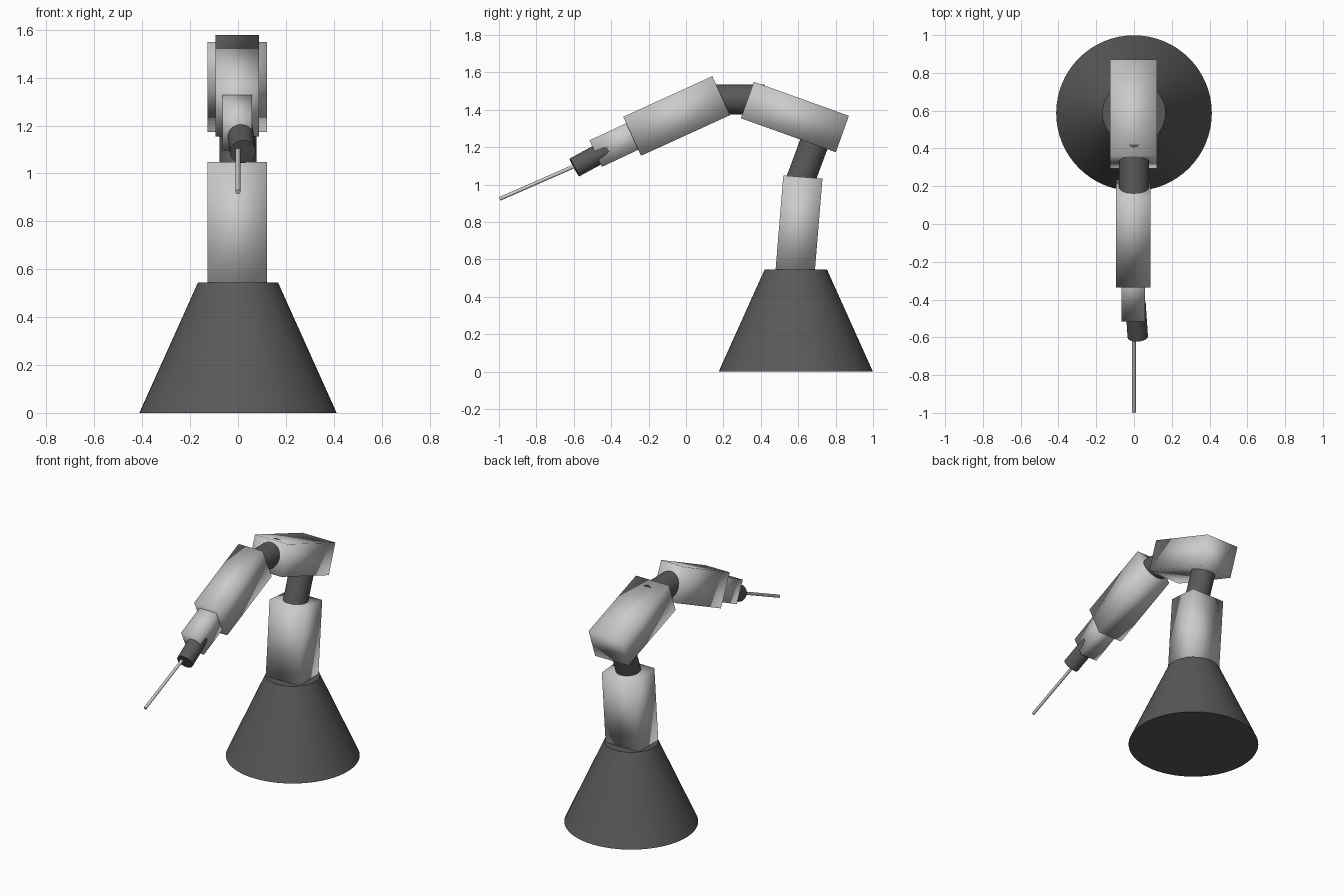
import bpy, math
from mathutils import Vector

if "Cube" in bpy.data.objects:
    bpy.data.objects.remove(bpy.data.objects["Cube"])

dark = bpy.data.materials.new("dark_grey")
dark.diffuse_color = (0.1, 0.1, 0.1, 1)
dark.use_nodes = True
dark.node_tree.nodes["Principled BSDF"].inputs["Base Color"].default_value = dark.diffuse_color


def finish(name, mat=None, angle=None):
    ob = bpy.context.object
    ob.name = name
    if mat:
        ob.data.materials.append(mat)
    if angle is None:
        bpy.ops.object.shade_smooth()
    else:
        bpy.ops.object.shade_smooth_by_angle(angle=math.radians(angle))
    return ob


def box(name, a, b, width, height):
    """Box whose long axis runs from a to b, both (y, z)."""
    dy, dz = b[0] - a[0], b[1] - a[1]
    bpy.ops.mesh.primitive_cube_add(
        size=1, location=(-0.003, (a[0] + b[0]) / 2, (a[1] + b[1]) / 2),
        rotation=(math.atan2(dz, dy), 0, 0))
    bpy.context.object.scale = (width, math.hypot(dy, dz), height)
    bpy.ops.object.transform_apply(location=False, rotation=False, scale=True)
    return finish(name)


def rod(name, a, b, r, mat=None, sides=32):
    """Cylinder from point a to point b."""
    a, b = Vector(a), Vector(b)
    bpy.ops.mesh.primitive_cylinder_add(
        vertices=sides, radius=r, depth=(b - a).length, location=(a + b) / 2,
        rotation=(b - a).to_track_quat('Z', 'Y').to_euler())
    return finish(name, mat, 40)


# Conical foot
bpy.ops.mesh.primitive_cone_add(vertices=64, radius1=0.412, radius2=0.167,
                                depth=0.545, location=(0, 0.587, 0.2725))
finish("base_cone", dark, 40)

# Arm segments
box("lower_arm", (0.583, 0.53), (0.625, 1.04), 0.248, 0.21)
box("elbow_block", (0.328, 1.452), (0.836, 1.27), 0.248, 0.207)
box("forearm", (-0.288, 1.258), (0.188, 1.475), 0.182, 0.229)
box("wrist", (-0.483, 1.165), (-0.2, 1.298), 0.125, 0.156)

# Joints
rod("shoulder_joint", (0, 0.60, 0.99), (0, 0.70, 1.26), 0.077, dark)
rod("elbow_joint", (0, 0.10, 1.455), (0, 0.42, 1.455), 0.08, dark)
rod("tool_holder", (0.008, -0.42, 1.187), (0.02, -0.597, 1.091), 0.054, dark)

# Needle tool
rod("needle", (0, -0.57, 1.11), (0, -0.996, 0.923), 0.01, None, 12)
